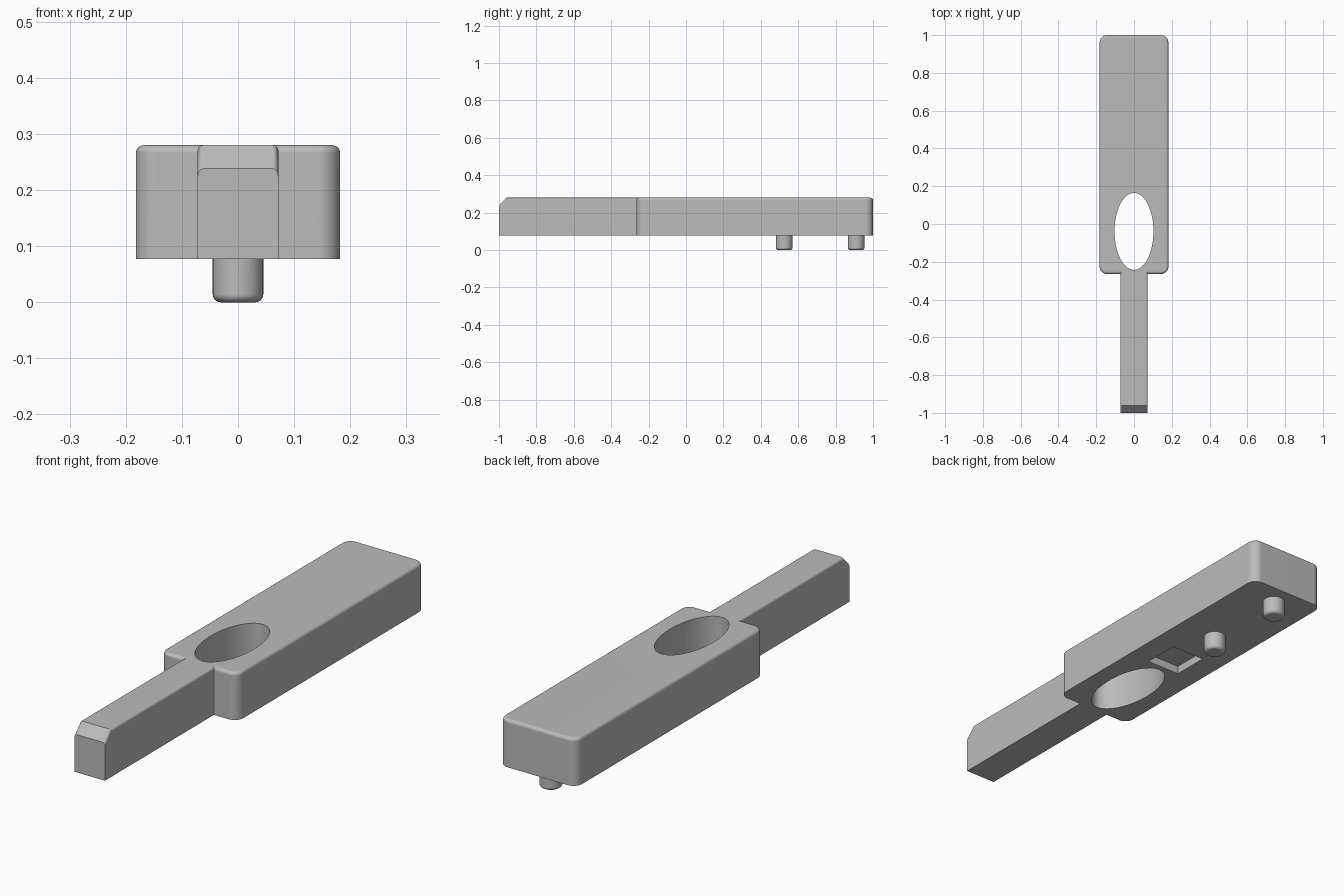
import bpy, bmesh, math
from mathutils import Matrix, Vector

if "Cube" in bpy.data.objects:
    bpy.data.objects.remove(bpy.data.objects["Cube"])

GREY = (0.5, 0.5, 0.5, 1)
mat = bpy.data.materials.new("neutral grey")
mat.use_nodes = True
mat.diffuse_color = GREY
mat.node_tree.nodes["Principled BSDF"].inputs["Base Color"].default_value = GREY

BOTTOM, TOP = 0.077, 0.28
FRONT, JOINT, BACK = -1.0, -0.265, 1.0


def finish(bm, name):
    bmesh.ops.recalc_face_normals(bm, faces=bm.faces)
    mesh = bpy.data.meshes.new(name)
    bm.to_mesh(mesh)
    bm.free()
    obj = bpy.data.objects.new(name, mesh)
    bpy.context.collection.objects.link(obj)
    mesh.materials.append(mat)
    return obj


def box(lo, hi):
    lo, hi = Vector(lo), Vector(hi)
    bm = bmesh.new()
    bmesh.ops.create_cube(bm, size=1, matrix=Matrix.Translation((lo + hi) / 2)
                          @ Matrix.Diagonal((*(hi - lo), 1)))
    return bm


def cylinder(radius_x, radius_y, y, z0, z1, sides):
    bm = bmesh.new()
    place = Matrix.Translation((0, y, (z0 + z1) / 2)) @ Matrix.Diagonal((radius_x, radius_y, 1, 1))
    bmesh.ops.create_cone(bm, cap_ends=True, segments=sides, radius1=1, radius2=1,
                          depth=z1 - z0, matrix=place)
    return bm


def fillet(bm, test, radius, segments):
    edges = [e for e in bm.edges if test(*(v.co for v in e.verts))]
    bmesh.ops.bevel(bm, geom=edges, offset=radius, segments=segments,
                    profile=0.5, affect='EDGES')


def at_height(z):
    return lambda a, b: abs(a.z - z) < 1e-4 and abs(b.z - z) < 1e-4


def activate(obj):
    bpy.ops.object.select_all(action='DESELECT')
    obj.select_set(True)
    bpy.context.view_layer.objects.active = obj


def smooth(obj):
    activate(obj)
    bpy.ops.object.shade_smooth_by_angle(angle=math.radians(32))
    weighted = obj.modifiers.new("even shading", 'WEIGHTED_NORMAL')
    weighted.keep_sharp = True


# Main body with rounded corners and a softened top rim
bm = box((-0.182, JOINT, BOTTOM), (0.182, BACK, TOP))
fillet(bm, lambda a, b: abs(a.z - b.z) > 0.1, 0.04, 8)
fillet(bm, at_height(TOP), 0.014, 4)
body = finish(bm, "body")

# Oval through hole and square pocket underneath
cutters = [finish(cylinder(0.103, 0.204, -0.039, 0, 0.4, 64), "oval_hole_cutter"),
           finish(box((-0.08, 0.19, 0), (0.08, 0.35, BOTTOM + 0.035)), "pocket_cutter")]
for cutter in cutters:
    cutter.hide_render = True
    cut = body.modifiers.new(cutter.name, 'BOOLEAN')
    cut.operation = 'DIFFERENCE'
    cut.solver = 'EXACT'
    cut.object = cutter
    activate(body)
    bpy.ops.object.modifier_apply(modifier=cut.name)
    bpy.data.objects.remove(cutter)
smooth(body)

# Narrow tongue with a chamfered tip, extruded from its side profile
profile = [(FRONT, BOTTOM), (JOINT + 0.015, BOTTOM), (JOINT + 0.015, TOP),
           (FRONT + 0.04, TOP), (FRONT, TOP - 0.042)]
bm = bmesh.new()
side = bm.faces.new([bm.verts.new((-0.072, y, z)) for y, z in profile])
grown = bmesh.ops.extrude_face_region(bm, geom=[side])["geom"]
bmesh.ops.translate(bm, vec=(0.144, 0, 0),
                    verts=[v for v in grown if isinstance(v, bmesh.types.BMVert)])
fillet(bm, lambda a, b: abs(a.x - b.x) < 1e-4 and min(a.z, b.z) > 0.2, 0.01, 4)
smooth(finish(bm, "tongue"))

# Two locating pins under the body
for name, y in (("middle_pin", 0.525), ("back_pin", 0.91)):
    bm = cylinder(0.045, 0.045, y, 0, BOTTOM + 0.01, 32)
    fillet(bm, at_height(0), 0.014, 4)
    smooth(finish(bm, name))
